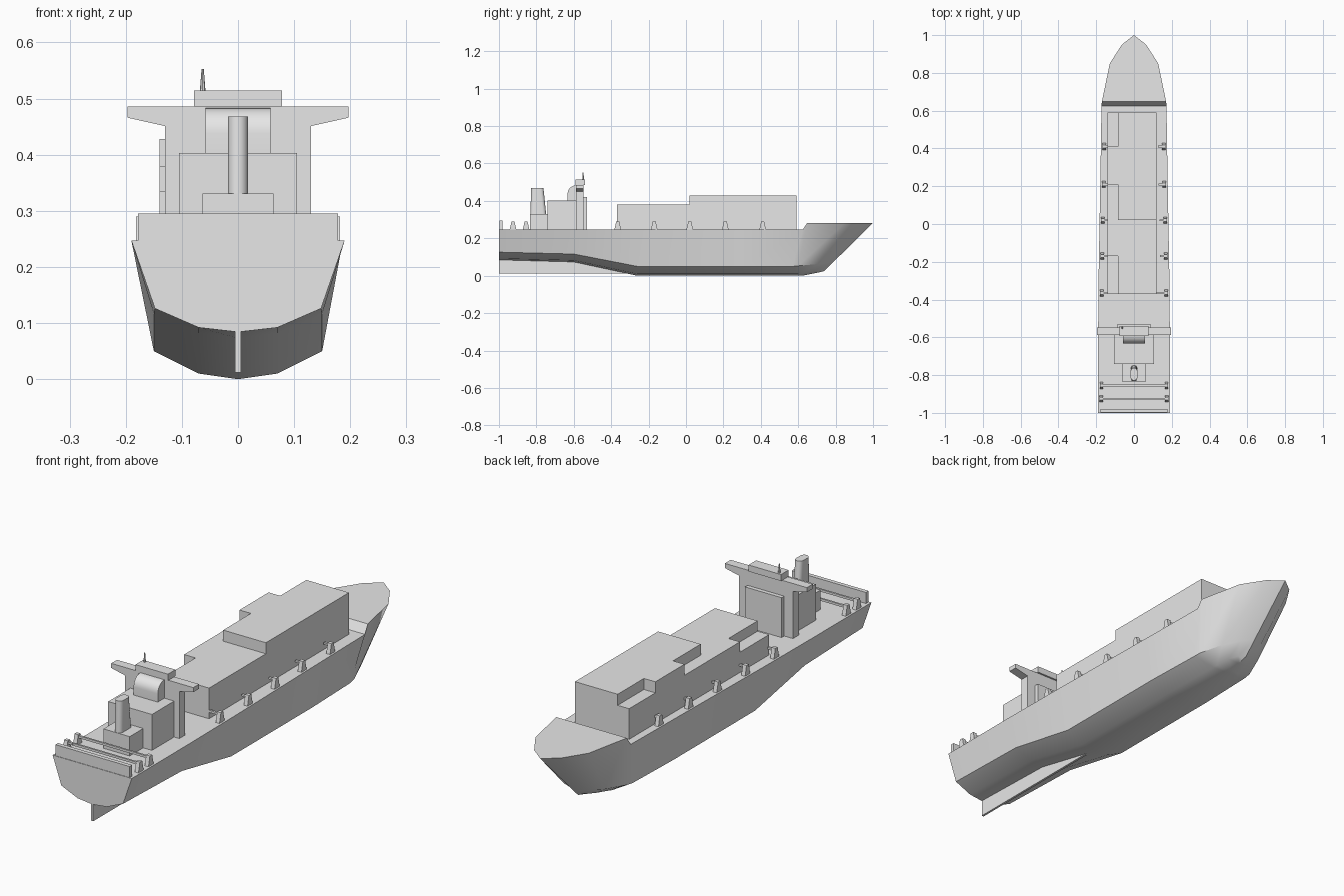
import bpy, bmesh
from math import sin, cos, pi, radians

cube = bpy.data.objects.get("Cube")
if cube:
    bpy.data.objects.remove(cube, do_unlink=True)

grey = bpy.data.materials.new("plain_grey")
grey.use_nodes = True
grey.diffuse_color = (0.8, 0.8, 0.8, 1)
grey.node_tree.nodes["Principled BSDF"].inputs["Base Color"].default_value = (0.8, 0.8, 0.8, 1)

DECK = 0.247


def loft(name, rings, smooth=None):
    """Skin equal-length closed rings and cap both ends."""
    bm = bmesh.new()
    rows = [[bm.verts.new(p) for p in ring] for ring in rings]
    n = len(rows[0])
    for a, b in zip(rows, rows[1:]):
        for i in range(n):
            j = (i + 1) % n
            bm.faces.new((a[i], a[j], b[j], b[i]))
    bm.faces.new(rows[0])
    bm.faces.new(rows[-1])
    bmesh.ops.remove_doubles(bm, verts=bm.verts, dist=1e-5)
    bmesh.ops.dissolve_degenerate(bm, edges=bm.edges, dist=1e-5)
    bmesh.ops.recalc_face_normals(bm, faces=bm.faces)
    mesh = bpy.data.meshes.new(name)
    bm.to_mesh(mesh)
    bm.free()
    mesh.materials.append(grey)
    obj = bpy.data.objects.new(name, mesh)
    bpy.context.collection.objects.link(obj)
    if smooth:
        bpy.ops.object.select_all(action='DESELECT')
        obj.select_set(True)
        bpy.context.view_layer.objects.active = obj
        bpy.ops.object.shade_smooth_by_angle(angle=radians(smooth))
    return obj


def box(name, x0, x1, y0, y1, z0, z1):
    return loft(name, [[(x0, y0, z), (x1, y0, z), (x1, y1, z), (x0, y1, z)] for z in (z0, z1)])


def extrude_x(name, profile, x0, x1, smooth=None):
    return loft(name, [[(x, y, z) for y, z in profile] for x in (x0, x1)], smooth)


def extrude_y(name, profile, y0, y1):
    return loft(name, [[(x, y, z) for x, z in profile] for y in (y0, y1)])


# Hull: each station runs from the keel out to the deck edge, then is mirrored
stations = [
    [(0, -1, .084), (.07, -1, .092), (.148, -1, .126), (.19, -1, DECK)],
    [(0, -.6, .073), (.07, -.6, .082), (.15, -.6, .116), (.19, -.6, DECK)],
    [(0, -.26, 0), (.07, -.26, .01), (.15, -.26, .05), (.187, -.26, DECK)],
    [(0, .3, 0), (.07, .3, .01), (.15, .3, .05), (.177, .3, DECK)],
    [(0, .62, 0), (.065, .6, .01), (.142, .57, .05), (.172, .625, DECK)],
    [(0, .64, .004), (.06, .62, .014), (.138, .6, .053), (.17, .648, .283)],
    [(0, .69, .014), (.045, .68, .024), (.1, .7, .062), (.128, .85, .283)],
    [(0, .72, .02), (.022, .715, .03), (.05, .765, .072), (.064, .95, .283)],
    [(0, .74, .025), (0, .755, .04), (0, .797, .082), (0, 1, .283)],
]
loft("hull", [s + [(-x, y, z) for x, y, z in reversed(s[1:])] for s in stations], 35)
box("skeg", -.005, .005, -1, -.27, .012, .085)

# Cargo blocks, with steps along one side
TALL, MID, LOW = .428, .38, .335
box("aft_cargo", -.085, .12, -.37, .02, DECK, MID)
box("forward_cargo", -.085, .12, .02, .59, DECK, TALL)
for name, y0, y1, top in (("aft_low_step", -.37, -.17, LOW), ("middle_step", -.17, .21, MID),
                          ("tall_step", .21, .41, TALL), ("forward_step", .41, .59, MID)):
    box(name, -.14, -.085, y0, y1, DECK, top)

# Bridge tower with tapered wings
half = [(.13, DECK), (.13, .451), (.197, .466), (.197, .486)]
extrude_y("bridge_tower", half + [(-x, z) for x, z in reversed(half)], -.588, -.548)
box("tower_panel", -.088, .088, -.548, -.53, DECK, .42)
box("wheelhouse", -.078, .078, -.592, -.54, .486, .514)
loft("mast", [[(-.063 + r * cos(a * pi / 4), -.55 + r * sin(a * pi / 4), z) for a in range(8)]
              for r, z in ((.005, .514), (.002, .553))])

# Deckhouse and the rounded casing above it
box("deckhouse", -.105, .105, -.74, -.588, DECK, .403)
arc = [(-.588 - .045 * sin(t * pi / 16), .438 + .045 * cos(t * pi / 16)) for t in range(9)]
extrude_x("rounded_casing", arc + [(-.633, .403), (-.588, .403)], -.058, .058, 30)

# Funnel
box("funnel_base", -.063, .063, -.833, -.738, DECK, .331)


def stadium(y0, y1, r, z, n=8):
    ends = ((y1 - r, 0), (y0 + r, pi))
    return [(r * cos(s + i * pi / n), c + r * sin(s + i * pi / n), z) for c, s in ends for i in range(n + 1)]


loft("funnel", [stadium(-.832, -.748, .018, .331), stadium(-.828, -.762, .018, .468)], 40)

# Deck posts in mirrored pairs
for y, x in ((.41, .158), (.21, .161), (.02, .165), (-.17, .168), (-.365, .17), (-.855, .172), (-.925, .173)):
    for side in (-1, 1):
        loft("deck_post", [[(side * x + sx * .009, y + sy * d, z) for sx, sy in
                            ((-1, -1), (1, -1), (1, 1), (-1, 1))]
                           for z, d in ((DECK, .018), (.262, .014), (.29, .008))])
        inner, outer = sorted((side * (x - .03), side * x))
        box("post_arm", inner, outer, y - .005, y + .005, .276, .284)

# Cross rails and stern bulwark
for y, x in ((-.365, .17), (-.855, .172), (-.925, .173)):
    box("cross_rail", -x, x, y - .004, y + .004, .274, .284)
box("stern_bulwark", -.178, .178, -.998, -.98, DECK, .295)
